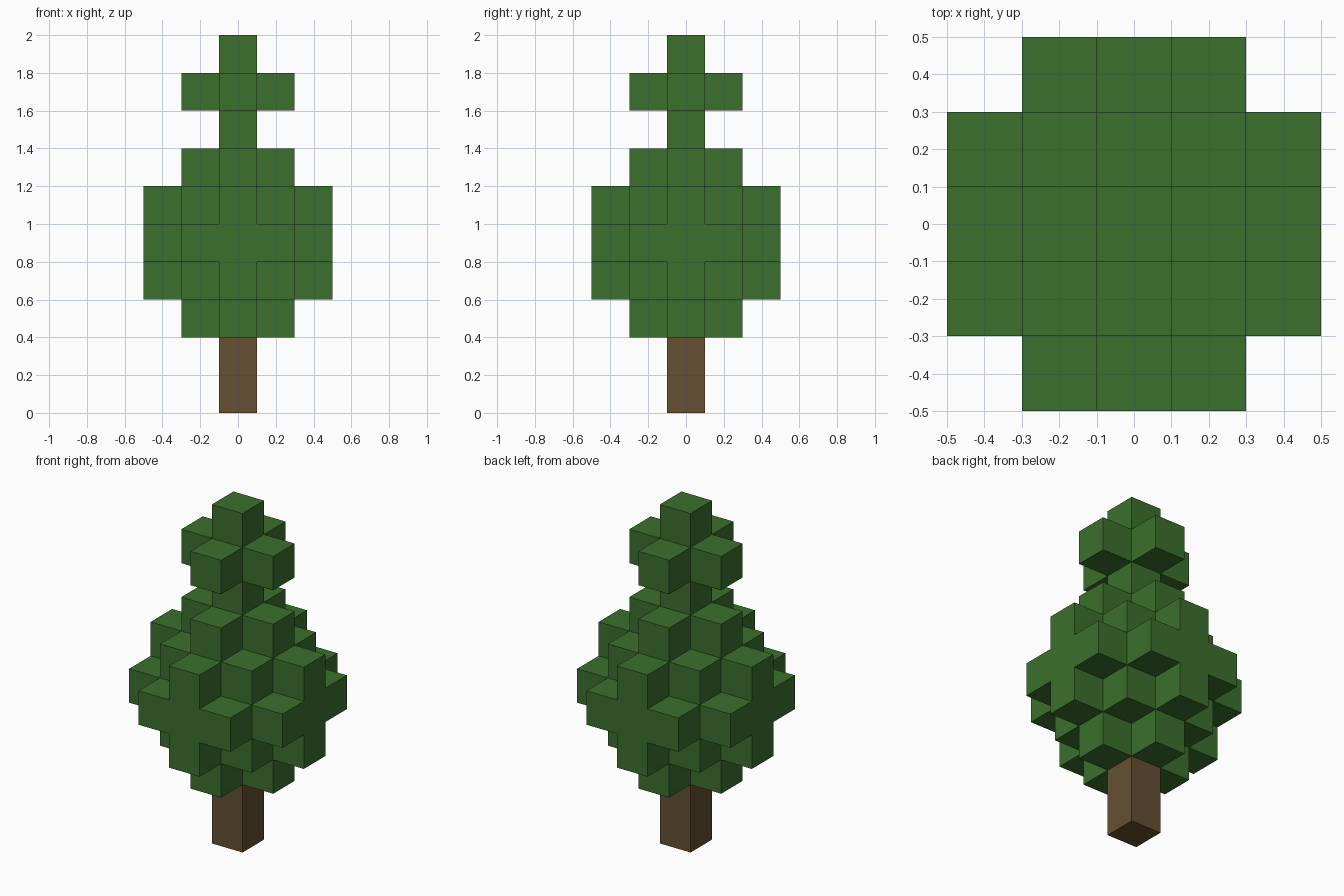
import bpy
import bmesh
import math
from mathutils import Matrix, Vector

CUBE = 0.2  # edge length of one block

default = bpy.data.objects.get("Cube")
if default:
    bpy.data.objects.remove(default, do_unlink=True)


def make_material(name, rgb):
    mat = bpy.data.materials.new(name)
    mat.use_nodes = True
    mat.diffuse_color = (*rgb, 1)
    bsdf = mat.node_tree.nodes["Principled BSDF"]
    bsdf.inputs["Base Color"].default_value = (*rgb, 1)
    bsdf.inputs["Roughness"].default_value = 0.9
    return mat


def disc(reach, diagonal):
    """Cells within reach on each axis and within a diagonal limit."""
    span = range(-reach, reach + 1)
    return {(x, y) for x in span for y in span if abs(x) + abs(y) <= diagonal}


def build_blocks(name, cells, mat, neighbours=frozenset()):
    """Outer skin of a set of grid cells, with flat areas merged."""
    bm = bmesh.new()
    filled = cells | neighbours
    for cell in cells:
        centre = Vector(cell) + Vector((0, 0, 0.5))
        for axis in range(3):
            for sign in (-1, 1):
                normal = Vector((0, 0, 0))
                normal[axis] = sign
                if tuple(int(c) for c in Vector(cell) + normal) in filled:
                    continue
                u = Vector((0, 0, 0))
                u[(axis + 1) % 3] = 0.5
                v = normal.cross(u)
                middle = centre + normal / 2
                corners = (-u - v, u - v, u + v, v - u)
                bm.faces.new([bm.verts.new((middle + c) * CUBE) for c in corners])
    bmesh.ops.remove_doubles(bm, verts=bm.verts, dist=0.001)
    bmesh.ops.dissolve_limit(bm, angle_limit=math.radians(1),
                             verts=bm.verts, edges=bm.edges)
    mesh = bpy.data.meshes.new(name)
    bm.to_mesh(mesh)
    bm.free()
    mesh.materials.append(mat)
    obj = bpy.data.objects.new(name, mesh)
    bpy.context.collection.objects.link(obj)
    return obj


bark = make_material("bark_brown", (0.133, 0.080, 0.033))
leaf = make_material("leaf_green", (0.044, 0.162, 0.026))

# Footprints of the foliage layers
single = disc(0, 0)
cross = disc(1, 1)
diamond = disc(2, 2)
wide = disc(2, 3)

# Trunk: two blocks tall
trunk_cells = {(0, 0, z) for z in range(2)}
build_blocks("trunk", trunk_cells, bark)

# Foliage: layers stacked upward from the trunk to the tip
layers = [cross, diamond, wide, diamond, cross, single, cross, single]
foliage_cells = {(x, y, z) for z, layer in enumerate(layers, start=2)
                 for x, y in layer}
build_blocks("foliage", foliage_cells, leaf, trunk_cells)
